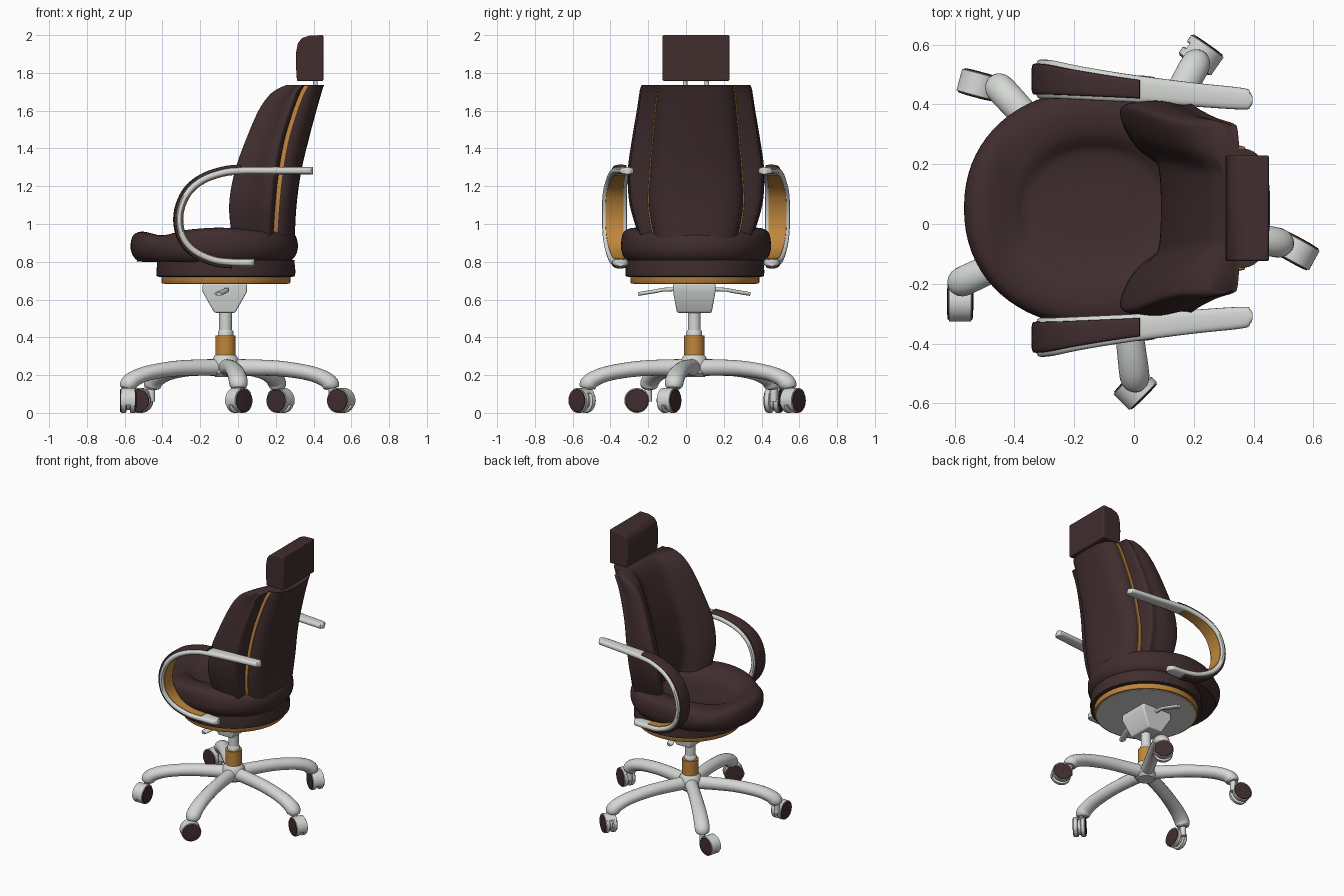
import bpy, bmesh, math
from mathutils import Vector, Matrix

if "Cube" in bpy.data.objects:
    bpy.data.objects.remove(bpy.data.objects["Cube"])


def material(name, rgb):
    m = bpy.data.materials.new(name)
    m.diffuse_color = (*rgb, 1)
    m.use_nodes = True
    m.node_tree.nodes["Principled BSDF"].inputs["Base Color"].default_value = m.diffuse_color
    return m


DARK = material("dark brown leather", (0.052, 0.026, 0.027))
GREY = material("light grey metal", (0.66, 0.68, 0.66))
TAN = material("orange wood", (0.52, 0.24, 0.045))
CY = 0.053                      # centre line of the upper chair
COL = Vector((-0.066, 0.044, 0))  # column axis


def spline(rows, n):
    """Catmull-Rom resampling of rows of numbers."""
    out = []
    for i in range(len(rows) - 1):
        a, b, c, d = (rows[max(0, min(len(rows) - 1, i + k))] for k in (-1, 0, 1, 2))
        for j in range(n):
            t = j / n
            out.append([0.5 * (2 * q + (r - p) * t + (2 * p - 5 * q + 4 * r - s) * t * t
                               + (3 * q - p - 3 * r + s) * t ** 3)
                        for p, q, r, s in zip(a, b, c, d)])
    return out + [list(rows[-1])]


def loft(name, rings, mat, angle=40, bevel=0):
    """Skin equal closed rings and cap both ends."""
    bm = bmesh.new()
    vs = [[bm.verts.new(p) for p in r] for r in rings]
    n = len(rings[0])
    for a, b in zip(vs, vs[1:]):
        for i in range(n):
            j = (i + 1) % n
            bm.faces.new((a[i], a[j], b[j], b[i]))
    bm.faces.new(vs[0])
    bm.faces.new(vs[-1])
    bmesh.ops.remove_doubles(bm, verts=bm.verts, dist=1e-5)
    bmesh.ops.recalc_face_normals(bm, faces=bm.faces)
    me = bpy.data.meshes.new(name)
    bm.to_mesh(me)
    bm.free()
    ob = bpy.data.objects.new(name, me)
    bpy.context.collection.objects.link(ob)
    me.materials.append(mat)
    if bevel:
        mod = ob.modifiers.new("bevel", "BEVEL")
        mod.width, mod.segments = bevel, 3
    bpy.ops.object.select_all(action="DESELECT")
    ob.select_set(True)
    bpy.context.view_layer.objects.active = ob
    bpy.ops.object.shade_smooth_by_angle(angle=math.radians(angle))
    return ob


def oval(n, e=2.0):
    """Unit superellipse."""
    pw = lambda v: math.copysign(abs(v) ** (2 / e), v)
    return [(pw(math.cos(k * math.tau / n)), pw(math.sin(k * math.tau / n))) for k in range(n)]


def lathe(name, prof, mat, M, n=40):
    rings = [[M @ Vector((r * c, r * s, z)) for c, s in oval(n)] for r, z in prof]
    return loft(name, rings, mat)


def sweep(name, rows, lat, mat, e=2.0, off=0.0, n=20):
    """Sweep an oval along rows of (x, y, z, half width, half height)."""
    rings = []
    for i, r in enumerate(rows):
        p = Vector(r[:3])
        t = Vector(rows[min(i + 1, len(rows) - 1)][:3]) - Vector(rows[max(i - 1, 0)][:3])
        nor = t.cross(lat).normalized()
        rings.append([p + nor * off + lat * (c * r[3]) + nor * (s * r[4]) for c, s in oval(n, e)])
    return loft(name, rings, mat)


AXIS = Matrix.Translation(COL)

# five-star base legs
for k in range(5):
    a = math.radians(-11 + 72 * k)
    path = [(0, .24, .045, .045), (.15, .24, .042, .043), (.3, .234, .044, .041), (.45, .211, .048, .04),
            (.535, .18, .05, .042), (.568, .15, .048, .045), (.576, .13, .036, .034)]
    rows = [(COL.x + r * math.cos(a), COL.y + r * math.sin(a), z, w, h) for r, z, w, h in path]
    sweep(f"base_leg_{k}", spline(rows, 4), Vector((-math.sin(a), math.cos(a), 0)), GREY)
    tip = Matrix.Translation((rows[-1][0], rows[-1][1], 0))
    lathe(f"caster_stem_{k}", [(.02, .06), (.02, .15)], GREY, tip, 16)

# twin-wheel casters with hoods: position and rolling direction
for k, (x, y, d) in enumerate([(.545, -.09, -29), (.224, .566, -35), (-.52, .466, 165),
                               (-.582, -.26, -90), (.005, -.549, 225)]):
    M = (Matrix.Translation((x, y, .065)) @ Matrix.Rotation(math.radians(d), 4, "Z")
         @ Matrix.Rotation(math.pi / 2, 4, "X"))
    lathe(f"caster_hub_{k}", [(.05, -.012), (.05, .012)], GREY, M, 24)
    arc = [math.radians(-20 + 9 * i) for i in range(19)]
    edge = [(r * math.cos(t), r * math.sin(t)) for r, ts in ((.067, arc), (.058, arc[::-1])) for t in ts]
    loft(f"caster_hood_{k}", [[M @ Vector((u, v, z)) for u, v in edge] for z in (-.037, .037)], GREY)
    for s in (-1, 1):
        lathe(f"caster_wheel_{k}_{s}", [(.06, .009 * s), (.065, .013 * s), (.065, .035 * s), (.062, .038 * s)],
              GREY, M, 32)
        lathe(f"caster_cap_{k}_{s}", [(.062, .036 * s), (.059, .042 * s), (.03, .044 * s)], DARK, M, 32)

# hub and gas column
lathe("base_hub", [(.055, .19), (.075, .21), (.075, .27), (.06, .3), (.05, .31)], GREY, AXIS)
lathe("column_sleeve", [(.054, .3), (.054, .41)], TAN, AXIS)
lathe("column_collar", [(.041, .41), (.041, .43), (.034, .44)], GREY, AXIS)
lathe("column_rod", [(.034, .43), (.034, .54)], GREY, AXIS)

# tilt mechanism with levers
box = [(-1, -1), (1, -1), (1, 1), (-1, 1)]
loft("tilt_mechanism", [[(-.07 + hx * sx, COL.y + hy * sy, z) for sx, sy in box]
                        for hx, hy, z in [(.055, .092, .53), (.117, .112, .64), (.117, .112, .684)]],
     GREY, 30, .008)
for s in (-1, 1):
    rows = [(x, COL.y + s * u, z, w, .01) for x, u, z, w in
            [(-.06, .09, .655, .012), (-.06, .17, .652, .012), (-.07, .2, .645, .02),
             (-.1, .28, .632, .024), (-.1, .297, .629, .014)]]
    sweep(f"lever_{s}", rows, Vector((1, 0, 0)), GREY, 2.5)

# seat pan
PAN = Matrix.Translation((-.064, .047, 0))
lathe("seat_plate", [(.325, .682), (.325, .69)], GREY, PAN, 64)
lathe("seat_trim", [(.337, .685), (.341, .69), (.341, .725)], TAN, PAN, 64)
lathe("seat_base", [(.35, .72), (.366, .724), (.368, .75), (.362, .81)], DARK, PAN, 64)

# seat cushion: raised rim round a dished centre, dipping behind the front lip
prof = [(.02, .80), (.85, .80), (.92, .807), (.975, .835), (1, .875), (.987, .923), (.94, .952), (.84, .965),
        (.72, .962), (.62, .95), (.55, .93), (.48, .914), (.3, .905), (.02, .903)]
rings = []
for s, z in spline(prof, 3):
    ring = []
    for c, d in oval(72, 2.15):
        x = -.126 + .443 * s * c
        lift = .015 * math.exp(-((x + .1) / .17) ** 2) - .026 * math.exp(-((x + .4) / .08) ** 2)
        lift *= min(1, max(0, (z - .87) / .06))
        ring.append((x, CY + .397 * s * d, z + lift))
    rings.append(ring)
loft("seat_cushion", rings, DARK, 60)

# backrest levels: z, wing half width, wing x, centre x, seam x, seam half width, rear x
levels = spline([(.92, .295, -.03, .12, .187, .222, .30), (1.10, .35, -.045, .09, .198, .25, .31),
                 (1.28, .36, -.015, .115, .217, .243, .335), (1.45, .338, .045, .16, .248, .228, .375),
                 (1.6, .313, .11, .22, .293, .214, .415), (1.68, .301, .165, .257, .323, .207, .438),
                 (1.715, .295, .21, .285, .34, .203, .448), (1.735, .287, .255, .305, .352, .2, .456)], 5)


def mirrored(half, z):
    return [(x, CY + u, z) for x, u in half] + [(x, CY - u, z) for x, u in reversed(half) if u > 1e-6]


cushion, trim, shell = [], [], []
for z, w, xw, xc, xs, ws, xb in levels:
    f = lambda t: xc + (xw - xc) * t
    g = lambda t: xw + (xs - xw) * t
    half = [(xc, 0), (f(.01), .2 * w), (f(.07), .4 * w), (f(.3), .51 * w), (f(.64), .63 * w), (f(.86), .76 * w),
            (f(1), .89 * w), (f(.97), .96 * w), (g(.2), .995 * w), (g(.45), w), (g(.75), .96 * w),
            (g(.92), (.85 * w + .15 * ws)), (xs, ws), (xs, .5 * ws)]
    half = spline(half, 3)
    cushion.append(mirrored(half, z))
    arc = [(math.cos(k * math.pi / 24) ** .75, math.sin(k * math.pi / 24) ** .75) for k in range(12)] + [(0, 1)]
    x0 = xs - .002
    shell.append(mirrored([(x0, .4 * ws)] + [(x0 + (xb - x0) * s, ws * c) for c, s in arc], z))
    trim.append(mirrored([(xs - .014, .9 * ws), (xs - .014, ws + .006), (xs + .02, ws + .005),
                          (xs + .02, .9 * ws)], z - .004))
loft("back_cushion", cushion, DARK, 60)
loft("back_shell", shell, DARK, 50)
loft("back_trim", trim, TAN, 30)

# headrest and posts
side = [(.312, 1.757), (.306, 1.85), (.308, 1.91), (.318, 1.96), (.34, 1.985), (.38, 1.998), (.452, 2.0),
        (.452, 1.757)]
loft("headrest", [[(x, CY + u, z) for x, z in side] for u in (-.177, .177)], DARK, 45, .008)
for s in (-1, 1):
    lathe(f"headrest_post_{s}", [(.012, 1.70), (.012, 1.78)], GREY, Matrix.Translation((.41, CY + .058 * s, 0)), 16)

# armrests: x, z, offset from centre line, half width
arm = [(.397, 1.282, .362, .01), (.388, 1.282, .363, .025), (.365, 1.282, .366, .036), (.2, 1.282, .38, .04),
       (.02, 1.282, .398, .045), (-.08, 1.272, .408, .05), (-.19, 1.232, .42, .057), (-.27, 1.16, .43, .064),
       (-.31, 1.05, .432, .066), (-.296, .94, .43, .064), (-.235, .86, .422, .058), (-.13, .81, .41, .051),
       (-.03, .797, .402, .045), (.05, .795, .4, .042), (.075, .795, .4, .034), (.088, .795, .4, .018)]
LAT = Vector((0, 1, 0))
for s in (-1, 1):
    rows = spline([(x, CY + s * o, z, w, .019) for x, z, o, w in arm], 5)
    sweep(f"arm_frame_{s}", rows, LAT, GREY, 3)
    pad = [r[:3] + [r[3] - .014, .014] for r in rows[20:61]]
    sweep(f"arm_pad_{s}", pad, LAT, DARK, 4, -.018)
    inlay = [r[:3] + [r[3] - .018, .004] for r in rows[22:61]]
    sweep(f"arm_inlay_{s}", inlay, LAT, TAN, 6, .0175)
